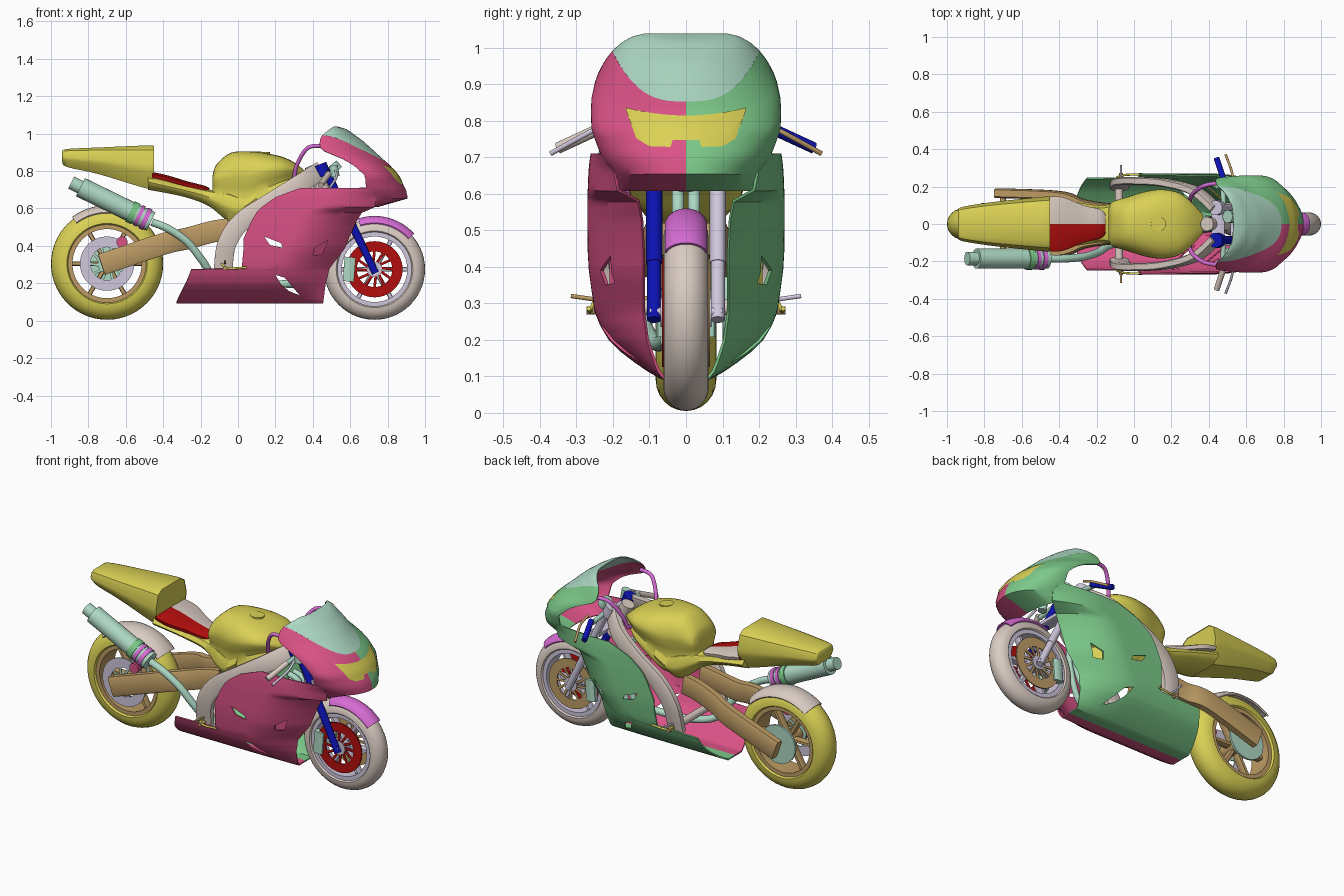
import bpy, bmesh, math
from mathutils import Vector as V

if "Cube" in bpy.data.objects:
    bpy.data.objects.remove(bpy.data.objects["Cube"])

COLORS = {"yellow": (.70, .635, .09), "pink": (.70, .085, .24), "green": (.20, .58, .25),
          "mint": (.42, .69, .55), "tan": (.51, .33, .13), "beige": (.70, .60, .54),
          "lavender": (.62, .57, .72), "blue": (.004, .006, .45), "red": (.45, .004, .004),
          "violet": (.68, .15, .66)}
MATS = {}
for key, c in COLORS.items():
    MATS[key] = bpy.data.materials.new(key)
    MATS[key].diffuse_color = (*c, 1)


def skin(name, rings, mats, loop=True, wrap=False, caps=False, rule=None):
    """Bridge a list of equal-length point rings into a surface."""
    bm = bmesh.new()
    vs = [[bm.verts.new(p) for p in r] for r in rings]
    n = len(vs[0])
    for i in range(len(vs) - (0 if wrap else 1)):
        a, b = vs[i], vs[(i + 1) % len(vs)]
        for j in range(n if loop else n - 1):
            k = (j + 1) % n
            bm.faces.new((a[j], a[k], b[k], b[j]))
    if caps:
        bm.faces.new(vs[0])
        bm.faces.new(vs[-1])
    bmesh.ops.remove_doubles(bm, verts=bm.verts, dist=1e-5)
    bmesh.ops.recalc_face_normals(bm, faces=bm.faces)
    if rule:
        for f in bm.faces:
            f.material_index = rule(f.calc_center_median())
    me = bpy.data.meshes.new(name)
    bm.to_mesh(me)
    bm.free()
    ob = bpy.data.objects.new(name, me)
    bpy.context.collection.objects.link(ob)
    for m in mats.split():
        me.materials.append(MATS[m])
    smooth(ob)
    return ob


def smooth(ob):
    bpy.ops.object.select_all(action='DESELECT')
    ob.select_set(True)
    bpy.context.view_layer.objects.active = ob
    bpy.ops.object.shade_smooth_by_angle(angle=math.radians(40))


def apply_mod(ob, kind, **kw):
    m = ob.modifiers.new(kind, kind)
    for k, v in kw.items():
        setattr(m, k, v)
    bpy.context.view_layer.objects.active = ob
    bpy.ops.object.modifier_apply(modifier=m.name)


def table(rows, z):
    """Linear lookup in rows keyed by their first number."""
    for a, b in zip(rows, rows[1:]):
        if z <= b[0]:
            break
    t = min(1, max(0, (z - a[0]) / (b[0] - a[0])))
    return [p + (q - p) * t for p, q in zip(a, b)]


def curve(pts, n=6):
    """Catmull-Rom resampling, works on tuples of any length."""
    P = [pts[0]] + list(pts) + [pts[-1]]
    out = []
    for a, b, c, d in zip(P, P[1:], P[2:], P[3:]):
        for k in range(n):
            t = k / n
            out.append([.5 * (2*q + (r-p)*t + (2*p-5*q+4*r-s)*t*t + (3*q-p-3*r+s)*t**3)
                        for p, q, r, s in zip(a, b, c, d)])
    return out + [list(pts[-1])]


def sweep(name, pts, ry, mat, rz=None, sides=14, n=6, box=False):
    rz = rz or ry
    P = [V(p) for p in (curve(pts, n) if len(pts) > 2 else pts)]
    d = (P[-1] - P[0]).normalized()
    ref = V((1, 0, 0)) if abs(d.y) > .75 else V((0, 1, 0))
    rings = []
    for i, p in enumerate(P):
        t = (P[min(i + 1, len(P) - 1)] - P[max(i - 1, 0)]).normalized()
        s = (ref - t * ref.dot(t)).normalized()
        u = t.cross(s)
        if box:
            prof = [(-1, -.7), (-.7, -1), (.7, -1), (1, -.7), (1, .7), (.7, 1), (-.7, 1), (-1, .7)]
        else:
            prof = [(math.cos(k * math.tau / sides), math.sin(k * math.tau / sides)) for k in range(sides)]
        rings.append([p + s * ry * a + u * rz * b for a, b in prof])
    return skin(name, rings, mat, caps=True)


def lathe(name, c, prof, mat, a0=0, a1=360, n=56):
    """Spin a closed (radius, y) profile around the axle at c = (x, z)."""
    full = a1 - a0 == 360
    rings = []
    for i in range(n if full else n + 1):
        a = math.radians(a0 + (a1 - a0) * i / n)
        rings.append([(c[0] + r * math.cos(a), y, c[1] + r * math.sin(a)) for r, y in prof])
    return skin(name, rings, mat, wrap=full, caps=not full)


def ring(name, c, r0, r1, y0, y1, mat):
    return lathe(name, c, [(r0, y0), (r1, y0), (r1, y1), (r0, y1)], mat)


def loft(name, stations, mats, section, rule=None):
    """Stations are (x, bottom, top, half width)."""
    return skin(name, [[(x, a * w, (b + t) / 2 + c * (t - b) / 2) for a, c in section]
                       for x, b, t, w in curve(stations, 5)], mats, caps=True, rule=rule)


def carrier(c, y, r0, r1, n, mat):
    """Thin swirled arms that hold a brake disc."""
    for k in range(n):
        a = k * math.tau / n
        p = [(c[0] + r * math.cos(a + o), y, c[1] + r * math.sin(a + o)) for r, o in ((r0, .25), (r1, 0))]
        sweep("disc_carrier", p, .004, mat, .007, box=True)


# ---- wheels
FC, RC = (.73, .275), (-.70, .305)
for pre, c, R, rc, b, tyre, rim in (("front", FC, .27, .205, .062, "beige", "lavender"),
                                    ("rear", RC, .30, .215, .083, "yellow", "tan")):
    arc = [math.radians(k * 15) for k in range(24)]
    lathe(pre + "_tyre", c, [(rc + (R - rc if math.cos(a) > 0 else .012) * math.cos(a), b * math.sin(a))
                             for a in arc], tyre)
    ring(pre + "_rim", c, rc - .03, rc, -b * .85, b * .85, rim)
    ring(pre + "_hub", c, .012, .04, -.07, .07, rim)
    for k in range(6):
        a = k * math.tau / 6
        dx, dz = math.cos(a), math.sin(a)
        sweep(pre + "_spoke", [(c[0] + dx * .03, 0, c[1] + dz * .03),
                               (c[0] + dx * (rc - .02), 0, c[1] + dz * (rc - .02))], .022, rim, .012, box=True)
ring("front_brake_disc_right", FC, .095, .15, -.066, -.058, "red")
ring("front_brake_disc_left", FC, .095, .15, .058, .066, "tan")
carrier(FC, -.062, .03, .1, 12, "red")
carrier(FC, .062, .03, .1, 12, "tan")
ring("rear_brake_disc", RC, .088, .145, -.1, -.092, "lavender")
ring("rear_disc_hub", RC, .012, .05, -.1, -.085, "mint")
carrier(RC, -.096, .04, .095, 10, "mint")
ring("sprocket", RC, .012, .115, .10, .112, "mint")
sweep("rear_axle", [(-.70, -.17, .305), (-.70, .17, .305)], .016, "tan")
sweep("front_axle", [(.73, -.1, .275), (.73, .1, .275)], .014, "lavender")
sweep("rear_caliper", [(-.62, -.12, .42), (-.62, -.08, .42)], .03, "pink")


def fender(name, c, r, b, a0, a1, mat, y=0, depth=.05):
    arc = [math.radians(k * 15 - 75) for k in range(11)]
    prof = [(r - depth + depth * math.cos(a), y + b * math.sin(a)) for a in arc]
    prof += [(q - .006, y + (v - y) * .94) for q, v in reversed(prof)]
    lathe(name, c, prof, mat, a0, a1, 24)


fender("front_fender", FC, .285, .060, 42, 108, "violet")
fender("rear_fender", RC, .312, .085, 42, 127, "beige", .012)

# ---- swingarm, frame and forks
for s, side, fork in ((-1, "right", "blue"), (1, "left", "lavender")):
    sweep("swingarm_" + side, [(-.05, s*.08, .49), (-.14, s*.085, .475), (-.27, s*.105, .44), (-.40, s*.15, .41),
                               (-.73, s*.165, .30)], .026, "tan", .058, box=True)
    sweep("frame_beam_" + side, [(.44, s*.08, .80), (.33, s*.175, .73), (.17, s*.22, .63), (.02, s*.23, .53),
                                 (-.06, s*.225, .41), (-.08, s*.2, .26)], .021, "beige", .05, box=True)
    sweep("fork_slider_" + side, [(.735, s*.087, .255), (.65, s*.087, .43)], .020, fork)
    sweep("fork_tube_" + side, [(.66, s*.087, .41), (.465, s*.087, .81)], .022, fork)
    sweep("fork_cap_" + side, [(.46, s*.087, .775), (.435, s*.087, .835)], .04, fork)
    # handlebars, levers, foot pegs
    sweep("clip_on_" + side, [(.48, s*.08, .79), (.475, s*.22, .775)], .014, "mint")
    sweep("grip_" + side, [(.485, s*.22, .785), (.442, s*.35, .725)], .016, "beige" if s < 0 else "blue")
    sweep("lever_" + side, [(.52, s*.2, .80), (.525, s*.27, .765), (.49, s*.37, .71)], .007,
          "lavender" if s < 0 else "tan")
    sweep("foot_peg_" + side, [(-.07, s*.2, .28), (-.07, s*.272, .28)], .011, "tan")
    sweep("foot_lever_" + side, [(-.09, s*.25, .305), (-.05, s*.262, .28), (.045, s*.266, .285)], .006, "yellow")
    sweep("toe_peg_" + side, [(-.07, s*.21, .305), (-.07, s*.315, .32)], .006, "tan" if s < 0 else "lavender")
    sweep("front_caliper_" + side, [(.60, s*.062, .34), (.59, s*.062, .21)], .020, "mint", .03, box=True)
    sweep("header_pipe_" + side, [(.36, s*.022, .61), (.43, s*.022, .57), (.43, s*.022, .40), (.36, s*.035, .22),
                                  (.26, s*.05, .19)], .017, "mint")
    # tubular support for the upper fairing
    sweep("fairing_stay_" + side, [(.46, s*.22, .935), (.375, s*.205, .925), (.318, s*.165, .84),
                                   (.298, s*.13, .755)], .011, "violet")
sweep("fairing_stay_cross", [(.298, -.13, .757), (.298, .13, .757)], .011, "violet")
sweep("frame_cross_low", [(-.08, -.21, .29), (-.08, .21, .29)], .022, "beige")
sweep("triple_clamp", [(.45, -.11, .79), (.45, .11, .79)], .035, "lavender", .014, box=True)
sweep("lower_clamp", [(.55, -.1, .64), (.55, .1, .64)], .035, "lavender", .014, box=True)
sweep("steering_head", [(.39, 0, .83), (.49, 0, .62)], .038, "beige")
sweep("gauge", [(.53, .04, .80), (.50, .04, .835)], .035, "mint")
sweep("fluid_pot", [(.52, -.15, .77), (.51, -.15, .83)], .024, "mint")

# ---- exhaust
ax = V((-.40, 0, .195)).normalized()
start = V((-.465, -.185, .53))
for name, a, b, r, mat in (("muffler", 0, .42, .054, "mint"), ("muffler_tip", .39, .475, .036, "mint"),
                           ("band_violet", .02, .045, .06, "violet"), ("band_violet_2", .06, .08, .059, "violet"),
                           ("band_green", .09, .125, .06, "green")):
    sweep(name, [start + ax * a, start + ax * b], r, mat, sides=24)
sweep("exhaust_pipe", [(-.46, -.185, .527), (-.37, -.185, .49), (-.27, -.175, .42), (-.19, -.15, .32),
                       (-.12, -.11, .23), (.05, -.08, .19), (.3, -.05, .2)], .021, "mint")

# ---- tank with knee recesses, tail and seat
oval = [(math.copysign(abs(math.cos(a)) ** .75, math.cos(a)), math.copysign(abs(math.sin(a)) ** .75, math.sin(a)))
        for a in (k * math.tau / 36 for k in range(36))]
oval = [(a * (1 - .22 * math.exp(-((c + .2) / .35) ** 2)), c) for a, c in oval]
loft("fuel_tank", [(-.135, .66, .78, .09), (-.115, .60, .835, .125), (-.04, .53, .897, .15), (.06, .53, .905, .182),
                   (.15, .60, .895, .194), (.24, .67, .875, .175), (.31, .72, .84, .12), (.37, .75, .79, .05)],
     "yellow", oval)
sweep("filler_cap", [(.13, 0, .88), (.131, 0, .903)], .04, "yellow", sides=24)
shell = [(.62, 1), (.86, .8), (1, .1), (.95, -.25), (.6, -1), (-.6, -1), (-.95, -.25), (-1, .1), (-.86, .8), (-.62, 1)]
loft("tail_hump", [(-.94, .85, .905, .075), (-.915, .822, .918, .092), (-.75, .785, .926, .118),
                   (-.48, .705, .937, .146), (-.452, .72, .93, .146)], "yellow", shell)
loft("seat_base", [(-.48, .70, .775, .14), (-.30, .665, .73, .115), (-.16, .615, .70, .10),
                   (-.05, .53, .69, .14), (.02, .525, .67, .155), (.10, .59, .71, .165)], "yellow", shell)
loft("seat", [(-.46, .765, .795, .145), (-.38, .745, .778, .143), (-.27, .715, .745, .10),
              (-.18, .69, .722, .078), (-.152, .69, .708, .05)], "red beige",
     [(0, 1), (.85, .9), (1, .3), (.95, -1), (0, -1), (-.95, -1), (-1, .3), (-.85, .9)],
     rule=lambda p: int(p.y > 0))

# ---- lower fairing: rows of (z, half width, rear x, front x, half width at front)
ROWS = [(.095, 0, -.33, .455, 0), (.095, .065, -.33, .455, .06), (.115, .10, -.322, .457, .075),
        (.14, .137, -.31, .46, .085), (.17, .176, -.295, .463, .095), (.2, .207, -.28, .467, .105),
        (.24, .231, -.263, .478, .11), (.275, .245, -.25, .485, .115), (.28, .247, .02, .487, .115),
        (.39, .262, .03, .57, .115), (.44, .265, .03, .59, .115), (.53, .266, .07, .63, .12),
        (.58, .266, .10, .66, .13), (.61, .265, .13, .73, .185), (.66, .263, .2, .735, .195),
        (.69, .26, .28, .72, .217), (.71, .257, .34, .71, .228)]
VENTS = [[(.14, .45), (.23, .415), (.24, .39), (.17, .405)],
         [(.2, .245), (.25, .23), (.33, .135), (.27, .16), (.23, .195)],
         [(.41, .39), (.48, .43), (.45, .355), (.40, .35)]]
cutters = [skin("vent_cutter", [[(x, y, z) for x, z in v] for y in (-.5, .5)], "pink", caps=True) for v in VENTS]
for s, side, mat in ((-1, "right", "pink"), (1, "left", "green")):
    rings = []
    for a, b in zip(ROWS, ROWS[1:]):
        for k in range(3 + (b is ROWS[-1])):
            z, f, x0, x1, yf = [p + (q - p) * k / 3 for p, q in zip(a, b)]
            line = []
            for i in range(25):
                x = x0 + (x1 - x0) * i / 24
                line.append((x, s * (f - (f - yf) * max(0, (x - x1 + .3) / .3) ** 2), z))
            rings.append(line)
    ob = skin("lower_fairing_" + side, rings, mat, loop=False)
    apply_mod(ob, 'SOLIDIFY', thickness=.008, offset=0)
    for c in cutters:
        apply_mod(ob, 'BOOLEAN', object=c, operation='DIFFERENCE', solver='EXACT')
    smooth(ob)
    # recessed back of the front vent
    sweep("vent_back_" + side, [(.385, s*.207, .39), (.49, s*.117, .39)], .004, "pink" if s < 0 else "yellow",
          .048, box=True)
for c in cutters:
    bpy.data.objects.remove(c)

# ---- upper fairing: rows of (z, nose x, half width, rear x)
NOSE = [(.61, .745, .19, .675), (.655, .905, .195, .685), (.70, .895, .228, .685), (.775, .855, .256, .68),
        (.83, .81, .257, .62), (.86, .775, .256, .57), (.915, .715, .244, .44), (.96, .665, .222, .435),
        (.985, .63, .203, .445), (1.01, .597, .177, .475), (1.028, .565, .145, .50), (1.036, .53, .11, .515)]


def nose(t, z):
    _, xf, w, xr = table(NOSE, z)
    return (xr + (xf - xr) * math.cos(t), w * math.sin(t), z)


def screen_edge(t):
    lo, hi = .8, 1.03
    for _ in range(30):
        m = (lo + hi) / 2
        lo, hi = (lo, m) if m > .85 + .14 * abs(nose(t, m)[1] / .2) ** 3 else (m, hi)
    return lo


T = [math.radians(-90 + 180 * k / 48) for k in range(49)]
E = [screen_edge(t) for t in T]
body = [[nose(t, .61) for t in T]] + [[nose(t, .655 + (e - .655) * k / 16) for t, e in zip(T, E)] for k in range(17)]
glass = [[nose(t, e + (1.036 - e) * k / 14) for t, e in zip(T, E)] for k in range(15)]
for ob in (skin("upper_fairing", body, "pink green", loop=False, rule=lambda p: int(p.y > 0)),
           skin("windscreen", glass, "mint", loop=False)):
    apply_mod(ob, 'SOLIDIFY', thickness=.006, offset=0)
    smooth(ob)

# ---- headlight plate following the nose surface
LOW = [(0, .745), (.036, .745), (.042, .726), (.10, .728), (.135, .75), (.163, .828)]
ys = [y for y in (-.163, -.149, -.135, -.118, -.10, -.07, -.042, -.036, -.018)]
ys += [0] + [-y for y in reversed(ys)]
plate = []
for y in ys:
    lo, hi = table(LOW, abs(y))[1], .812 + .022 * (y / .163) ** 2
    col = []
    for k in range(7):
        z = lo + (hi - lo) * k / 6
        w = table(NOSE, z)[2]
        x, _, _ = nose(math.asin(y / w), z)
        col.append((x + .006, y * 1.01, z + .002))
    plate.append(col)
skin("headlight", plate, "yellow", loop=False)

for m in bpy.data.materials:
    if m.users and not m.is_grease_pencil:
        m.use_nodes = True
        m.node_tree.nodes["Principled BSDF"].inputs["Base Color"].default_value = m.diffuse_color
